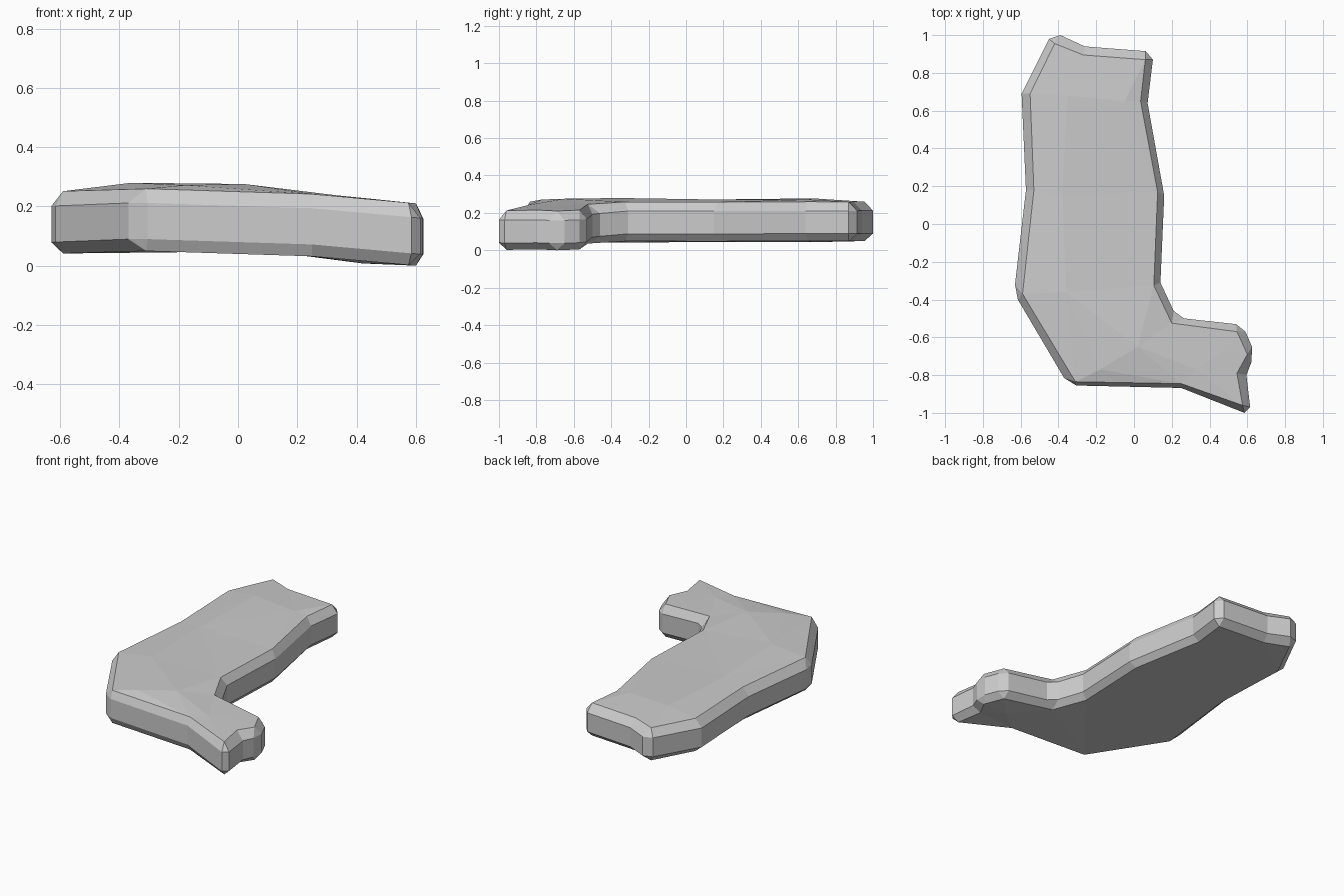
import bpy, bmesh
from mathutils import Vector
from mathutils.geometry import delaunay_2d_cdt

if "Cube" in bpy.data.objects:
    bpy.data.objects.remove(bpy.data.objects["Cube"])

# Outline corners, counter-clockwise: face corner, then one or two side-wall points
CORNERS = [
    ((-0.42, 0.955), [(-0.39, 1.0), (-0.45, 0.98)]),
    ((-0.55, 0.69), [(-0.595, 0.69)]),
    ((-0.53, 0.18), [(-0.572, 0.18)]),
    ((-0.59, -0.37), [(-0.63, -0.32), (-0.615, -0.40)]),
    ((-0.31, -0.835), [(-0.37, -0.815), (-0.305, -0.855)]),
    ((0.25, -0.845), [(0.25, -0.868)]),
    ((0.575, -0.96), [(0.585, -1.0), (0.615, -0.97)]),
    ((0.545, -0.79), [(0.595, -0.80)]),
    ((0.60, -0.69), [(0.622, -0.73), (0.625, -0.65)]),
    ((0.545, -0.57), [(0.59, -0.57), (0.54, -0.53)]),
    ((0.20, -0.525), [(0.265, -0.50), (0.21, -0.46)]),
    ((0.105, -0.325), [(0.14, -0.31)]),
    ((0.125, 0.17), [(0.16, 0.15)]),
    ((0.035, 0.65), [(0.072, 0.64)]),
    ((0.06, 0.87), [(0.10, 0.87), (0.062, 0.915)]),
    ((-0.27, 0.895), [(-0.26, 0.94)]),
]
# Slight bumps on the upper face
BUMPS = [(-0.35, 0.68, 0.278), (-0.05, 0.65, 0.272), (-0.38, 0.15, 0.272),
         (-0.36, -0.36, 0.28), (0.02, -0.65, 0.276), (-0.18, -0.77, 0.272),
         (0.33, -0.77, 0.238), (0.46, -0.68, 0.225)]


def drop(x, y):
    """The slab sags towards the toe and slightly at the far left."""
    return max(0, x - 0.05) * 0.09 * (1 if y < -0.4 else 0.2) + max(0, -x - 0.45) * 0.06


bm = bmesh.new()


def make_loop(points, z):
    return [bm.verts.new((x, y, z - drop(x, y))) for x, y in points]


inner = [c[0] for c in CORNERS]
outer = [p for c in CORNERS for p in c[1]]
top, bottom = make_loop(inner, 0.26), make_loop(inner, 0.05)
upper, lower = make_loop(outer, 0.212), make_loop(outer, 0.09)

# Side wall
n = len(outer)
for i in range(n):
    j = (i + 1) % n
    bm.faces.new((lower[i], lower[j], upper[j], upper[i]))

# Chamfers joining the wall to the flat faces
for face_loop, ring in ((top, upper), (bottom, lower)):
    k = 0
    for i, (_, pts) in enumerate(CORNERS):
        if len(pts) == 2:
            bm.faces.new((face_loop[i], ring[k], ring[k + 1]))
            k += 1
        bm.faces.new((face_loop[i], ring[k], ring[(k + 1) % n],
                      face_loop[(i + 1) % len(CORNERS)]))
        k += 1


# Faceted upper and lower faces
def cap(loop, bumps):
    verts = loop + [bm.verts.new(b) for b in bumps]
    m = len(loop)
    edges = [(i, (i + 1) % m) for i in range(m)]
    _, _, faces, orig, _, _ = delaunay_2d_cdt(
        [Vector(v.co.xy) for v in verts], edges, [], 1, 1e-5)
    for f in faces:
        bm.faces.new([verts[orig[i][0]] for i in f])


cap(top, BUMPS)
cap(bottom, [(0.42, -0.7, 0.008)])

bmesh.ops.recalc_face_normals(bm, faces=bm.faces)
base = min(v.co.z for v in bm.verts)
bmesh.ops.translate(bm, verts=bm.verts, vec=(0, 0, -base))
mesh = bpy.data.meshes.new("bent_slab")
bm.to_mesh(mesh)
bm.free()
bpy.context.collection.objects.link(bpy.data.objects.new("bent_slab", mesh))
